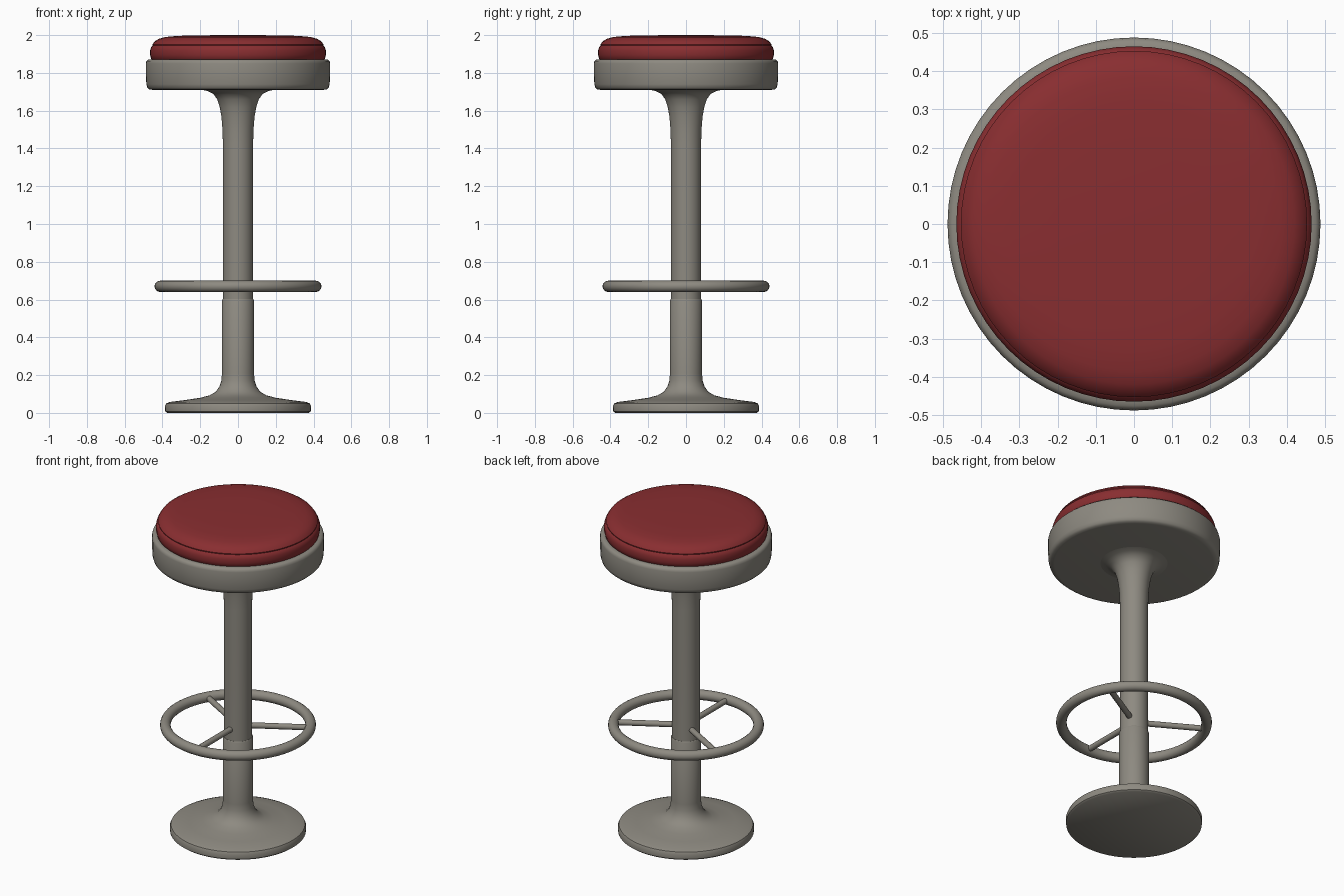
import bpy, math

if "Cube" in bpy.data.objects:
    bpy.data.objects.remove(bpy.data.objects["Cube"])


def material(name, rgb):
    m = bpy.data.materials.new(name)
    m.diffuse_color = (*rgb, 1)
    m.use_nodes = True
    m.node_tree.nodes["Principled BSDF"].inputs["Base Color"].default_value = m.diffuse_color
    return m


metal = material("warm_grey_metal", (0.27, 0.255, 0.22))
red = material("red_vinyl", (0.25, 0.027, 0.03))


def finish(ob, name, mat):
    ob.name = name
    ob.data.materials.append(mat)
    bpy.ops.object.select_all(action='DESELECT')
    ob.select_set(True)
    bpy.context.view_layer.objects.active = ob
    bpy.ops.object.shade_smooth_by_angle(angle=math.radians(40))


def lathe(name, profile, mat, n=64):
    """Revolve (radius, z) points, listed bottom to top, around z."""
    verts, faces, rings = [], [], []
    for r, z in profile:
        start = len(verts)
        count = 1 if r == 0 else n
        for i in range(count):
            a = 2 * math.pi * i / n
            verts.append((r * math.cos(a), r * math.sin(a), z))
        rings.append([start + (i if count > 1 else 0) for i in range(n)])
    for lo, hi in zip(rings, rings[1:]):
        for i in range(n):
            j = (i + 1) % n
            quad = [lo[i], lo[j], hi[j], hi[i]]
            faces.append(list(dict.fromkeys(quad)))
    me = bpy.data.meshes.new(name)
    me.from_pydata(verts, [], faces)
    ob = bpy.data.objects.new(name, me)
    bpy.context.collection.objects.link(ob)
    finish(ob, name, mat)


# Flared foot and lower tube
lathe("base_and_lower_tube", [
    (0, 0), (0.375, 0), (0.385, 0.008), (0.387, 0.035), (0.38, 0.05),
    (0.36, 0.058), (0.28, 0.068), (0.20, 0.08), (0.15, 0.093),
    (0.118, 0.112), (0.098, 0.14), (0.088, 0.17), (0.085, 0.21),
    (0.085, 0.595), (0.081, 0.602), (0, 0.602)], metal)

# Upper tube flaring out under the seat
lathe("upper_tube", [
    (0, 0.59), (0.08, 0.59), (0.08, 1.42), (0.082, 1.50), (0.088, 1.57),
    (0.097, 1.62), (0.11, 1.66), (0.13, 1.688), (0.16, 1.704),
    (0.20, 1.712), (0, 1.72)], metal)

# Seat pan with rounded rim
lathe("seat_pan", [
    (0, 1.71), (0.45, 1.71), (0.47, 1.713), (0.48, 1.722), (0.485, 1.74),
    (0.488, 1.79), (0.488, 1.85), (0.485, 1.862), (0.476, 1.87),
    (0.462, 1.872), (0, 1.872)], metal)

# Padded cushion with a soft seam
lathe("cushion", [
    (0, 1.865), (0.45, 1.865), (0.46, 1.875), (0.465, 1.895), (0.465, 1.92),
    (0.459, 1.938), (0.452, 1.944), (0.453, 1.95), (0.442, 1.966),
    (0.42, 1.98), (0.385, 1.99), (0.32, 1.996), (0.2, 1.999), (0, 2.0)], red)

# Foot ring
bpy.ops.mesh.primitive_torus_add(
    major_radius=0.412, minor_radius=0.03, major_segments=64,
    minor_segments=16, location=(0, 0, 0.67))
finish(bpy.context.object, "foot_ring", metal)

# Three spokes joining the ring to the tube
for k, deg in enumerate((30, 150, 270)):
    a = math.radians(deg)
    bpy.ops.mesh.primitive_cylinder_add(
        vertices=16, radius=0.017, depth=0.35,
        location=(0.235 * math.cos(a), 0.235 * math.sin(a), 0.67),
        rotation=(0, math.pi / 2, a))
    finish(bpy.context.object, f"ring_spoke_{k + 1}", metal)
